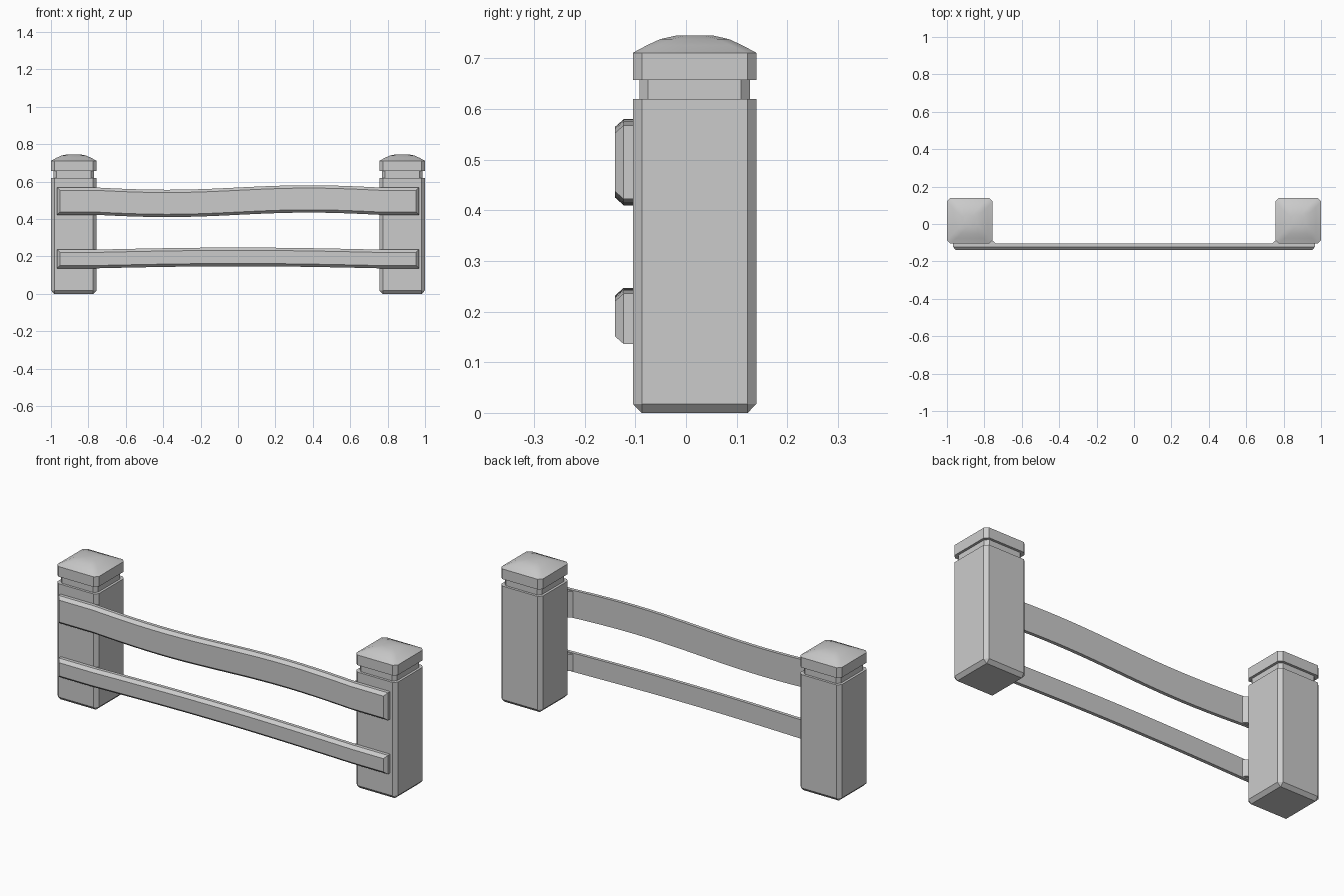
import bpy, bmesh
from math import sin, cos, pi

if "Cube" in bpy.data.objects:
    bpy.data.objects.remove(bpy.data.objects["Cube"])

PX, PY = 0.878, 0.017          # post centre
BACK, MID, FRONT = -0.105, -0.123, -0.14   # rail depths


def finish(bm, name, angle=None):
    bmesh.ops.recalc_face_normals(bm, faces=bm.faces)
    me = bpy.data.meshes.new(name)
    bm.to_mesh(me)
    bm.free()
    ob = bpy.data.objects.new(name, me)
    bpy.context.collection.objects.link(ob)
    if angle:
        bpy.ops.object.select_all(action='DESELECT')
        ob.select_set(True)
        bpy.context.view_layer.objects.active = ob
        bpy.ops.object.shade_smooth_by_angle(angle=angle)
    return ob


def stack(name, cx, rings, angle=None):
    """Skin chamfered-square rings given as (z, half width, chamfer)."""
    bm = bmesh.new()
    loops = []
    for z, h, c in rings:
        k = h - c
        pts = [(h, -k), (h, k), (k, h), (-k, h), (-h, k), (-h, -k), (-k, -h), (k, -h)]
        loops.append([bm.verts.new((cx + x, PY + y, z)) for x, y in pts])
    for a, b in zip(loops, loops[1:]):
        for i in range(8):
            j = (i + 1) % 8
            bm.faces.new((a[i], a[j], b[j], b[i]))
    bm.faces.new(loops[0])
    bm.faces.new(loops[-1])
    return finish(bm, name, angle)


def rail(name, zc, h, offset, bevel=0.015, end=0.967):
    """Curved plank with chamfered front edges and ends."""
    bm = bmesh.new()
    n = 20
    xs = [-end] + [-0.76 + 1.52 * i / n for i in range(n + 1)] + [end]
    sections = []
    for x in xs:
        z = zc + (offset(x) if abs(x) < 0.76 else 0)
        xf = max(-end + bevel, min(end - bevel, x))
        pts = [(x, BACK, z - h), (x, MID, z - h), (xf, FRONT, z - h + bevel),
               (xf, FRONT, z + h - bevel), (x, MID, z + h), (x, BACK, z + h)]
        sections.append([bm.verts.new(p) for p in pts])
    for a, b in zip(sections, sections[1:]):
        for i in range(6):
            j = (i + 1) % 6
            bm.faces.new((a[i], a[j], b[j], b[i]))
    for s in (sections[0], sections[-1]):
        bm.faces.new((s[0], s[1], s[4], s[5]))
        bm.faces.new((s[1], s[2], s[3], s[4]))
    finish(bm, name, 0.4)


def wedge(name, side, z0, z1):
    """Small filler between the post chamfer and the rail."""
    bm = bmesh.new()
    pts = [(0.776, BACK), (0.757, -0.088), (0.738, BACK)]
    lo = [bm.verts.new((side * x, y, z0)) for x, y in pts]
    hi = [bm.verts.new((side * x, y, z1)) for x, y in pts]
    bm.faces.new(lo)
    bm.faces.new(hi)
    for i in range(3):
        j = (i + 1) % 3
        bm.faces.new((lo[i], lo[j], hi[j], hi[i]))
    finish(bm, name)


for label, s in (("left", -1), ("right", 1)):
    # post body, recessed neck and domed cap
    stack(label + "_post", s * PX, [(0, 0.105, 0.001), (0.018, 0.122, 0.018), (0.62, 0.122, 0.018)])
    stack(label + "_neck", s * PX, [(0.615, 0.109, 0.017), (0.66, 0.109, 0.017)])
    stack(label + "_cap", s * PX, [(0.657, 0.122, 0.018), (0.711, 0.122, 0.018), (0.726, 0.094, 0.022),
                                   (0.738, 0.068, 0.022), (0.745, 0.037, 0.018)], 0.45)
    # fillers behind the rails
    wedge(label + "_upper_wedge", s, 0.425, 0.563)
    wedge(label + "_lower_wedge", s, 0.142, 0.23)

# upper wavy rail and lower arched rail
rail("upper_rail", 0.495, 0.073, lambda x: 0.012 * sin(pi * x / 0.76))
rail("lower_rail", 0.186, 0.05, lambda x: 0.011 * cos(pi * x / 1.52))
